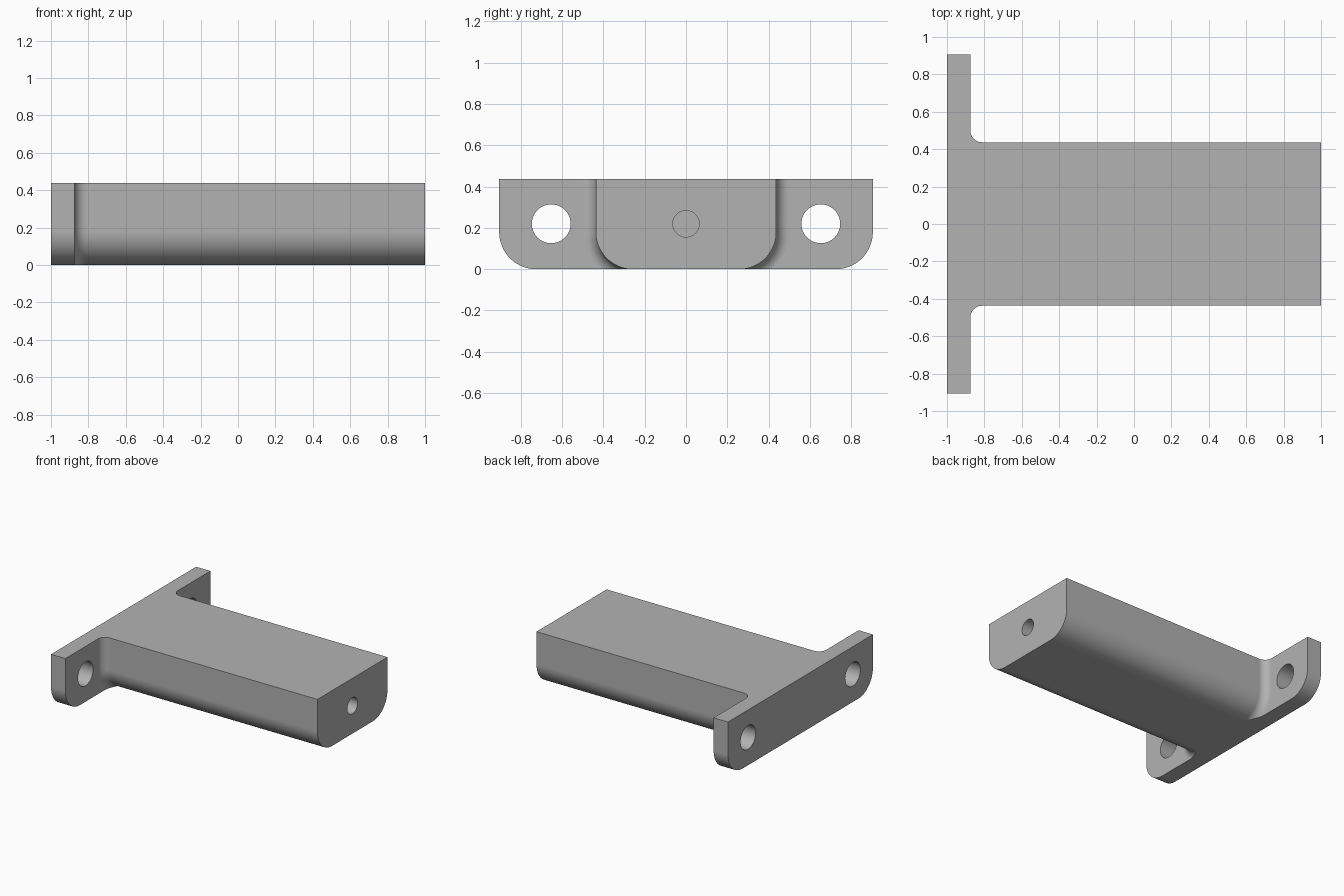
import bpy, bmesh, math

cube = bpy.data.objects.get("Cube")
if cube:
    bpy.data.objects.remove(cube)

HEIGHT = 0.437
BODY_HALF = 0.437
FLANGE_HALF = 0.905
CORNER = 0.18
FLANGE_X = -0.875
FILLET = 0.063
HOLE_Z = 0.22

grey = bpy.data.materials.new("plain grey")
grey.use_nodes = True
grey.diffuse_color = (0.45, 0.45, 0.45, 1)
grey.node_tree.nodes["Principled BSDF"].inputs["Base Color"].default_value = grey.diffuse_color


def section(half, grow=0.0, steps=20):
    """Flat-topped outline with rounded lower corners, grown outward but kept above z = 0."""
    radius = CORNER + grow
    end = math.asin(CORNER / radius)
    side = [(half + grow, HEIGHT)]
    for i in range(steps + 1):
        a = end * i / steps
        side.append((half - CORNER + radius * math.cos(a),
                     max(0.0, CORNER - radius * math.sin(a))))
    return side + [(-y, z) for y, z in reversed(side)]


def loft(name, sections):
    """Skin a list of (x, outline) sections and cap both ends."""
    bm = bmesh.new()
    rings = [[bm.verts.new((x, y, z)) for y, z in pts] for x, pts in sections]
    for a, b in zip(rings, rings[1:]):
        for i in range(len(a)):
            j = (i + 1) % len(a)
            bm.faces.new((a[i], a[j], b[j], b[i]))
    bm.faces.new(rings[0])
    bm.faces.new(rings[-1])
    bmesh.ops.recalc_face_normals(bm, faces=bm.faces)
    mesh = bpy.data.meshes.new(name)
    bm.to_mesh(mesh)
    bm.free()
    mesh.materials.append(grey)
    obj = bpy.data.objects.new(name, mesh)
    bpy.context.collection.objects.link(obj)
    return obj


def hole_cutter(name, x, y, radius, depth):
    bpy.ops.mesh.primitive_cylinder_add(vertices=48, radius=radius, depth=depth,
                                        location=(x, y, HOLE_Z),
                                        rotation=(0, math.pi / 2, 0))
    obj = bpy.context.object
    obj.name = name
    obj.hide_render = True
    obj.data.materials.append(grey)
    return obj


def combine(target, other, operation):
    mod = target.modifiers.new(operation.lower(), "BOOLEAN")
    mod.operation = operation
    mod.solver = "EXACT"
    mod.object = other
    bpy.context.view_layer.objects.active = target
    bpy.ops.object.modifier_apply(modifier=mod.name)
    bpy.data.objects.remove(other)


# Long arm, flaring into a fillet where it meets the flange
arm_sections = [(1.0, section(BODY_HALF))]
for k in range(13):
    t = math.pi / 2 * k / 12
    arm_sections.append((FLANGE_X + FILLET * (1 - math.sin(t)),
                         section(BODY_HALF, FILLET * (1 - math.cos(t)))))
bracket = loft("mounting_bracket", arm_sections)

# Mounting flange
flange = loft("flange", [(-1.0, section(FLANGE_HALF)), (FLANGE_X, section(FLANGE_HALF))])
combine(bracket, flange, "UNION")

# Through holes in the flange ears and a blind hole in the arm's end
for side in (-1, 1):
    combine(bracket, hole_cutter("ear_hole", -0.94, side * 0.653, 0.094, 0.3), "DIFFERENCE")
combine(bracket, hole_cutter("end_hole", 1.0, 0, 0.064, 0.8), "DIFFERENCE")

# Smooth rounds with crisp edges
bpy.ops.object.select_all(action="DESELECT")
bracket.select_set(True)
bpy.context.view_layer.objects.active = bracket
bpy.ops.object.shade_smooth_by_angle(angle=math.radians(30))
normals = bracket.modifiers.new("weighted_normals", "WEIGHTED_NORMAL")
normals.keep_sharp = True
